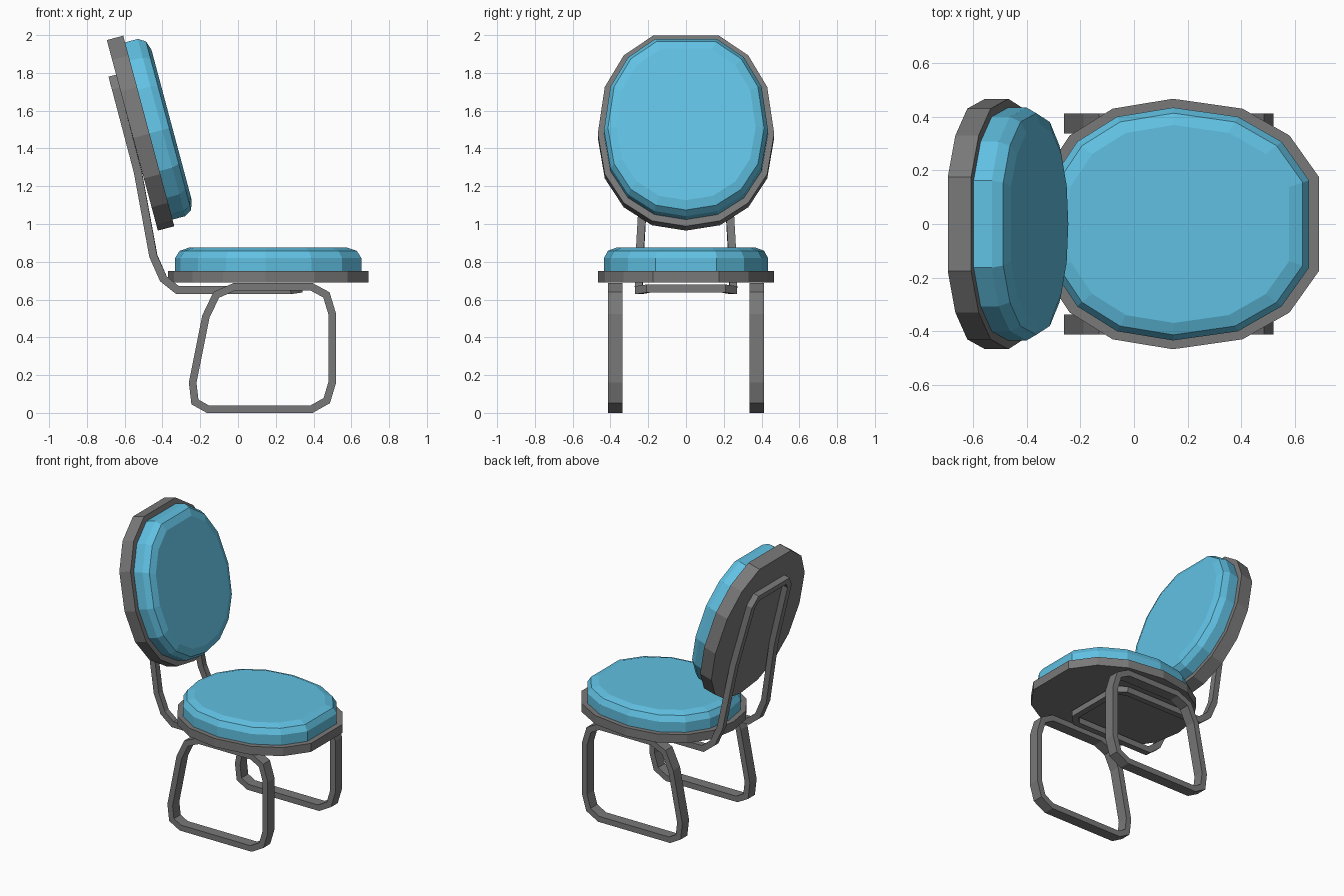
import bpy, bmesh
from math import sin, cos, radians
from mathutils import Vector

cube = bpy.data.objects.get("Cube")
if cube:
    bpy.data.objects.remove(cube)


def material(name, rgb):
    m = bpy.data.materials.new(name)
    m.use_nodes = True
    m.diffuse_color = (*rgb, 1)
    bsdf = next(n for n in m.node_tree.nodes if n.type == 'BSDF_PRINCIPLED')
    bsdf.inputs["Base Color"].default_value = (*rgb, 1)
    return m


GREY = material("grey_metal", (0.19, 0.19, 0.19))
BLUE = material("blue_fabric", (0.117, 0.53, 0.76))


def skin(name, rings, mat, closed):
    """Join a list of vertex rings; cap the ends or close the loop."""
    bm = bmesh.new()
    rings = [[bm.verts.new(p) for p in ring] for ring in rings]
    pairs = list(zip(rings, rings[1:]))
    if closed:
        pairs.append((rings[-1], rings[0]))
    else:
        bm.faces.new(rings[0])
        bm.faces.new(rings[-1])
    for a, b in pairs:
        for i in range(len(a)):
            j = (i + 1) % len(a)
            bm.faces.new((a[i], a[j], b[j], b[i]))
    bmesh.ops.recalc_face_normals(bm, faces=bm.faces)
    mesh = bpy.data.meshes.new(name)
    bm.to_mesh(mesh)
    bm.free()
    mesh.materials.append(mat)
    obj = bpy.data.objects.new(name, mesh)
    bpy.context.collection.objects.link(obj)


# Shared fifteen-sided pad outline: length, half width
HALF = [(.53, .175), (.42, .33), (.245, .43), (-.015, .467),
        (-.24, .43), (-.40, .33), (-.50, .18)]
OUTLINE = HALF + [(-.53, 0)] + [(u, -v) for u, v in reversed(HALF)]


def pad(name, origin, along, normal, profile, mat):
    """Stack scaled outlines; profile is (scale, height) pairs."""
    side = Vector((0, 1, 0))
    skin(name, [[origin + along * u * s + side * v * s + normal * h
                 for u, v in OUTLINE] for s, h in profile], mat, False)


def tube(name, path, hint, width, depth, mat):
    """Sweep a rectangle along a closed path with mitred corners."""
    rings = []
    for i, p in enumerate(path):
        t0 = (p - path[i - 1]).normalized()
        t1 = (path[(i + 1) % len(path)] - p).normalized()
        t = (t0 + t1).normalized()
        m = hint(p)
        m = (m - t * m.dot(t)).normalized()
        b = m.cross(t)
        bend = (t1 - t0).normalized()
        stretch = 1 / t.dot(t0) - 1
        ring = []
        for sm, sb in ((1, 1), (1, -1), (-1, -1), (-1, 1)):
            o = m * sm * width / 2 + b * sb * depth / 2
            ring.append(p + o + bend * o.dot(bend) * stretch)
        rings.append(ring)
    skin(name, rings, mat, True)


CUSHION = [(.93, 0), (.93, .07), (.885, .108), (.79, .125)]
X, Z = Vector((1, 0, 0)), Vector((0, 0, 1))

# Seat
seat = Vector((.16, 0, .75))
pad("seat_base", seat, X, Z, [(1, -.06), (1, 0)], GREY)
pad("seat_cushion", seat, X, Z, CUSHION, BLUE)

# Reclined backrest
a = radians(15)
up, out = Vector((-sin(a), 0, cos(a))), Vector((cos(a), 0, sin(a)))
back = up * 1.564 - out * .07
pad("back_panel", back, up * .985, out, [(1, -.09), (1, 0)], GREY)
pad("back_cushion", back, up * .985, out, CUSHION, BLUE)

# Looped legs, one on each side
LEG = [(-.16, .02), (.39, .02), (.47, .065), (.50, .165), (.50, .52),
       (.468, .625), (.39, .667), (-.02, .667), (-.115, .625),
       (-.17, .51), (-.24, .16), (-.228, .058)]
for name, y in (("leg_loop_front", -.375), ("leg_loop_back", .375)):
    tube(name, [Vector((x, y, z)) for x, z in LEG],
         lambda p: Vector((0, 1, 0)), .075, .04, GREY)

# Bent support loop running under the seat and up behind the backrest
SIDE = [(.32, .20, .658), (.27, .25, .65), (-.32, .25, .65),
        (-.395, .25, .71), (-.448, .245, .83), (-.53, .22, 1.275),
        (-.645, .20, 1.71), (-.66, .16, 1.765)]
loop = [Vector(p) for p in SIDE]
loop += [Vector((x, -y, z)) for x, y, z in reversed(SIDE)]
tube("support_frame", loop,
     lambda p: Vector((.3 - p.x, 0, 2 - p.z)), .042, .042, GREY)
